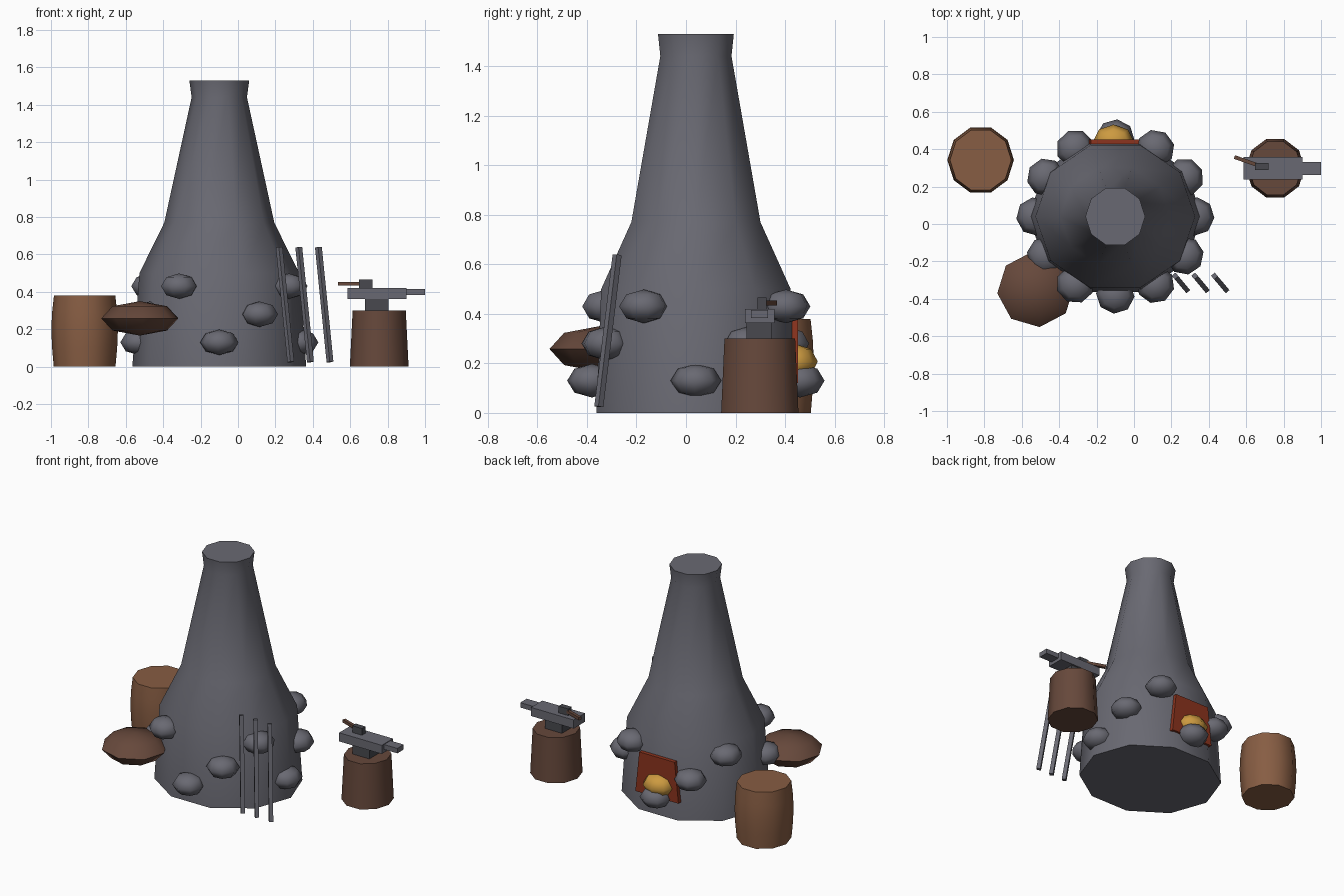
import bpy, bmesh, math, random
from mathutils import Vector, Matrix

if "Cube" in bpy.data.objects:
    bpy.data.objects.remove(bpy.data.objects["Cube"])

random.seed(4)

def mat(name, hexcol):
    m = bpy.data.materials.new(name)
    c = [int(hexcol[i:i + 2], 16) / 255 for i in (0, 2, 4)]
    m.diffuse_color = [((v + .055) / 1.055) ** 2.4 if v > .04 else v / 12.92 for v in c] + [1]
    m.use_nodes = True
    m.node_tree.nodes["Principled BSDF"].inputs["Base Color"].default_value = m.diffuse_color
    return m

STONE = mat("stone grey", "696972")
IRON = mat("dark iron", "48494f")
BARK = mat("dark brown", "66483b")
WOOD = mat("barrel brown", "875d43")
RED = mat("ember red", "8c341e")
GOLD = mat("glowing gold", "cc9a40")

def finish(name, bm, material, smooth=None):
    bmesh.ops.recalc_face_normals(bm, faces=bm.faces)
    me = bpy.data.meshes.new(name)
    bm.to_mesh(me)
    bm.free()
    me.materials.append(material)
    ob = bpy.data.objects.new(name, me)
    bpy.context.collection.objects.link(ob)
    if smooth:
        bpy.ops.object.select_all(action='DESELECT')
        ob.select_set(True)
        bpy.context.view_layer.objects.active = ob
        bpy.ops.object.shade_smooth_by_angle(angle=math.radians(smooth))
    return ob

def lathe(name, cx, cy, rings, material, sides=10):
    """Stack of elliptical rings (z, rx, ry), capped at both ends."""
    bm = bmesh.new()
    loops = []
    for z, rx, ry in rings:
        loops.append([bm.verts.new((cx + rx * math.cos(i * math.tau / sides),
                                    cy + ry * math.sin(i * math.tau / sides), z))
                      for i in range(sides)])
    for a, b in zip(loops, loops[1:]):
        for i in range(sides):
            j = (i + 1) % sides
            bm.faces.new((a[i], a[j], b[j], b[i]))
    bm.faces.new(loops[0])
    bm.faces.new(loops[-1])
    return finish(name, bm, material, 45)

def box(name, lo, hi, material):
    bm = bmesh.new()
    bmesh.ops.create_cube(bm, size=1)
    for v in bm.verts:
        v.co = [l + (h - l) * (c + .5) for l, h, c in zip(lo, hi, v.co)]
    return finish(name, bm, material)

def bar(name, a, b, thick, material):
    """Square bar from point a to point b."""
    a, b = Vector(a), Vector(b)
    d = b - a
    bm = bmesh.new()
    bmesh.ops.create_cube(bm, size=1)
    rot = d.to_track_quat('Z', 'Y').to_matrix().to_4x4()
    bm.transform(Matrix.Translation((a + b) / 2) @ rot
                 @ Matrix.Diagonal((thick, thick, d.length, 1)))
    return finish(name, bm, material)

def lump(name, loc, radii, turn, material):
    """Faceted squashed ball."""
    bm = bmesh.new()
    bmesh.ops.create_uvsphere(bm, u_segments=8, v_segments=4, radius=1)
    bm.transform(Matrix.Translation(loc) @ Matrix.Rotation(turn, 4, 'Z')
                 @ Matrix.Diagonal((*radii, 1)))
    return finish(name, bm, material, 60)

# Furnace body and chimney
CX, CY = -.10, .04
lathe("furnace", CX, CY, [(0, .465, .423), (.5, .427, .402), (.77, .294, .274),
                          (1.44, .148, .151), (1.53, .16, .161)], STONE)

# Ring of stones set in the wall, in three repeating heights
for k in range(12):
    a = k * math.tau / 12
    lump(f"wall_stone_{k}", (CX + .43 * math.cos(a), CY + .42 * math.sin(a), .13 + .15 * (k % 3)),
         (.1, .103, .068), a + random.uniform(-.15, .15), STONE)

# Furnace mouth and glowing coals at the back
mouth = box("furnace_mouth", (CX - .16, .38, .12), (CX + .16, .452, .39), RED)
for v in mouth.data.vertices:
    if v.co.z > .3:
        v.co.x = CX + (v.co.x - CX) * .82
lump("glowing_coals", (-.11, .44, .207), (.11, .092, .072), 0, GOLD)

# Barrel
lathe("barrel", -.82, .342, [(0, .165, .17), (.1, .174, .179), (.2, .178, .183),
                             (.29, .174, .179), (.38, .164, .169)], WOOD)

# Sack
lump("sack", (-.525, -.35, .258), (.207, .202, .092), .1, BARK)

# Anvil on a stump
lathe("stump", .755, .298, [(0, .157, .164), (.30, .142, .15)], BARK)
box("anvil_waist", (.68, .245, .30), (.805, .345, .365), IRON)
box("anvil_body", (.585, .238, .362), (.902, .357, .42), STONE)
box("anvil_horn", (.90, .263, .383), (1.0, .331, .416), STONE)

# Hammer lying on the anvil
box("hammer_head", (.648, .288, .42), (.72, .325, .465), IRON)
bar("hammer_handle", (.537, .358, .443), (.68, .308, .443), .02, BARK)

# Iron rods leaning on the furnace
for i in range(3):
    x = .22 + i * .105
    bar(f"iron_rod_{i}", (x + .062, -.352, .025), (x, -.278, .638), .026, STONE)
